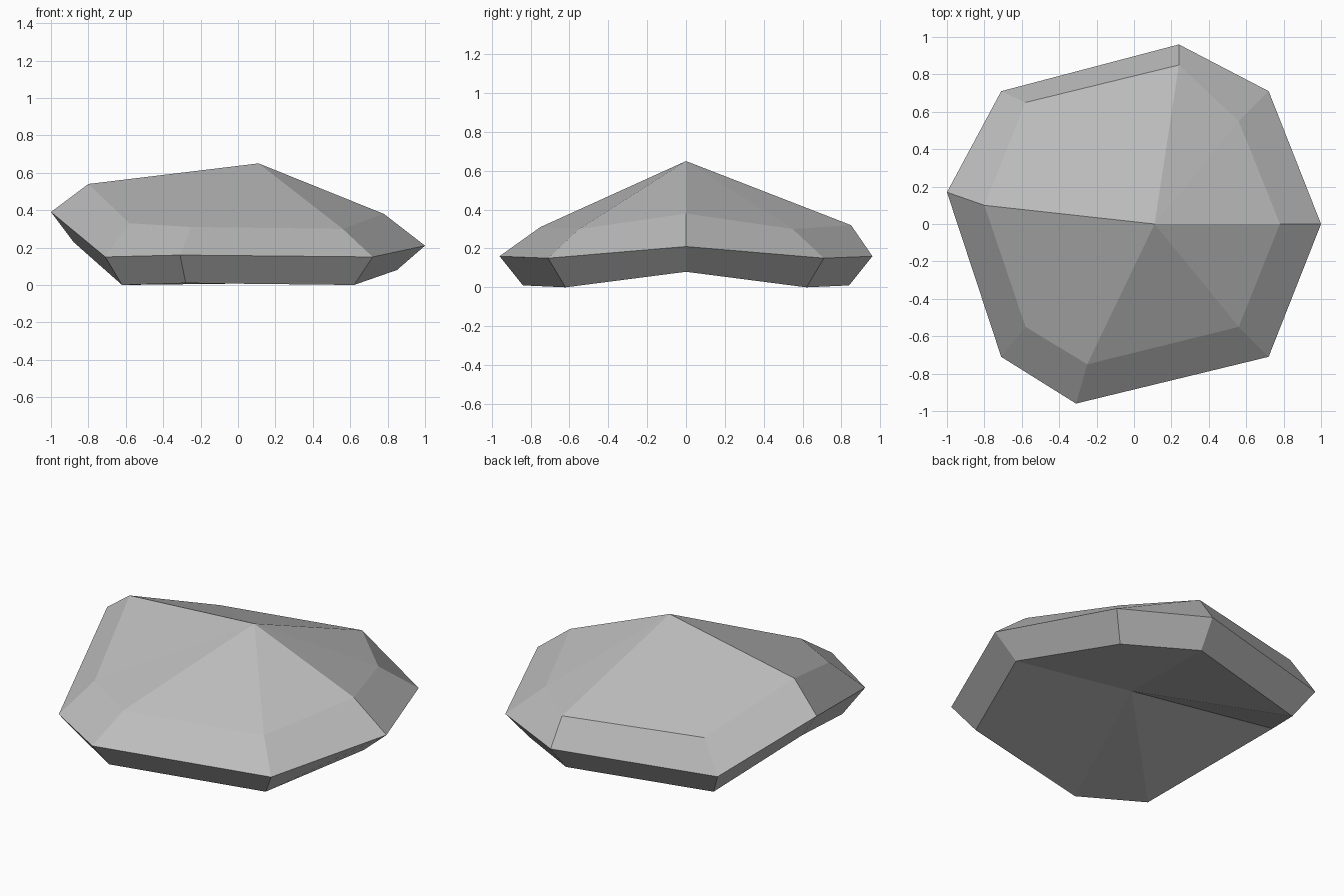
import bpy
import bmesh

cube = bpy.data.objects.get("Cube")
if cube:
    bpy.data.objects.remove(cube, do_unlink=True)

# Stone colour
stone = bpy.data.materials.new("stone_grey")
stone.use_nodes = True
grey = (0.5, 0.5, 0.5, 1.0)
stone.diffuse_color = grey
stone.node_tree.nodes["Principled BSDF"].inputs["Base Color"].default_value = grey

# Eight-sided outlines of the rock, counter-clockwise from +x
base_ring = [(0.85, 0, 0.08), (0.62, 0.62, 0), (0.22, 0.84, 0.01), (-0.62, 0.62, 0),
             (-0.88, 0.14, 0.23), (-0.62, -0.62, 0), (-0.28, -0.84, 0.01), (0.62, -0.62, 0)]
widest_ring = [(1, 0, 0.21), (0.72, 0.71, 0.15), (0.24, 0.96, 0.16), (-0.71, 0.71, 0.15),
               (-1, 0.17, 0.39), (-0.71, -0.71, 0.15), (-0.31, -0.96, 0.16), (0.72, -0.71, 0.15)]
shoulder_ring = [(0.78, 0, 0.38), (0.56, 0.55, 0.30), (0.24, 0.85, 0.32), (-0.58, 0.65, 0.33),
                 (-0.8, 0.10, 0.54), (-0.58, -0.55, 0.33), (-0.25, -0.75, 0.31), (0.56, -0.55, 0.30)]
peak = (0.11, 0, 0.65)
underside_hollow = (0.06, 0.05, 0.16)

bm = bmesh.new()
rings = [[bm.verts.new(p) for p in ring]
         for ring in (base_ring, widest_ring, shoulder_ring)]


def bridge(lower, upper):
    """Join two outlines with a band of facets."""
    for i in range(len(lower)):
        j = (i + 1) % len(lower)
        bm.faces.new((lower[i], lower[j], upper[j], upper[i]))


def fan(ring, point):
    """Close an outline with facets meeting at a point."""
    centre = bm.verts.new(point)
    for i in range(len(ring)):
        bm.faces.new((ring[i], ring[(i + 1) % len(ring)], centre))


# Undercut side, sloping shoulder, peaked top and hollow underside
bridge(rings[0], rings[1])
bridge(rings[1], rings[2])
fan(rings[2], peak)
fan(rings[0], underside_hollow)
bmesh.ops.recalc_face_normals(bm, faces=bm.faces[:])

mesh = bpy.data.meshes.new("rock")
bm.to_mesh(mesh)
bm.free()
mesh.materials.append(stone)
rock = bpy.data.objects.new("rock", mesh)
bpy.context.collection.objects.link(rock)
